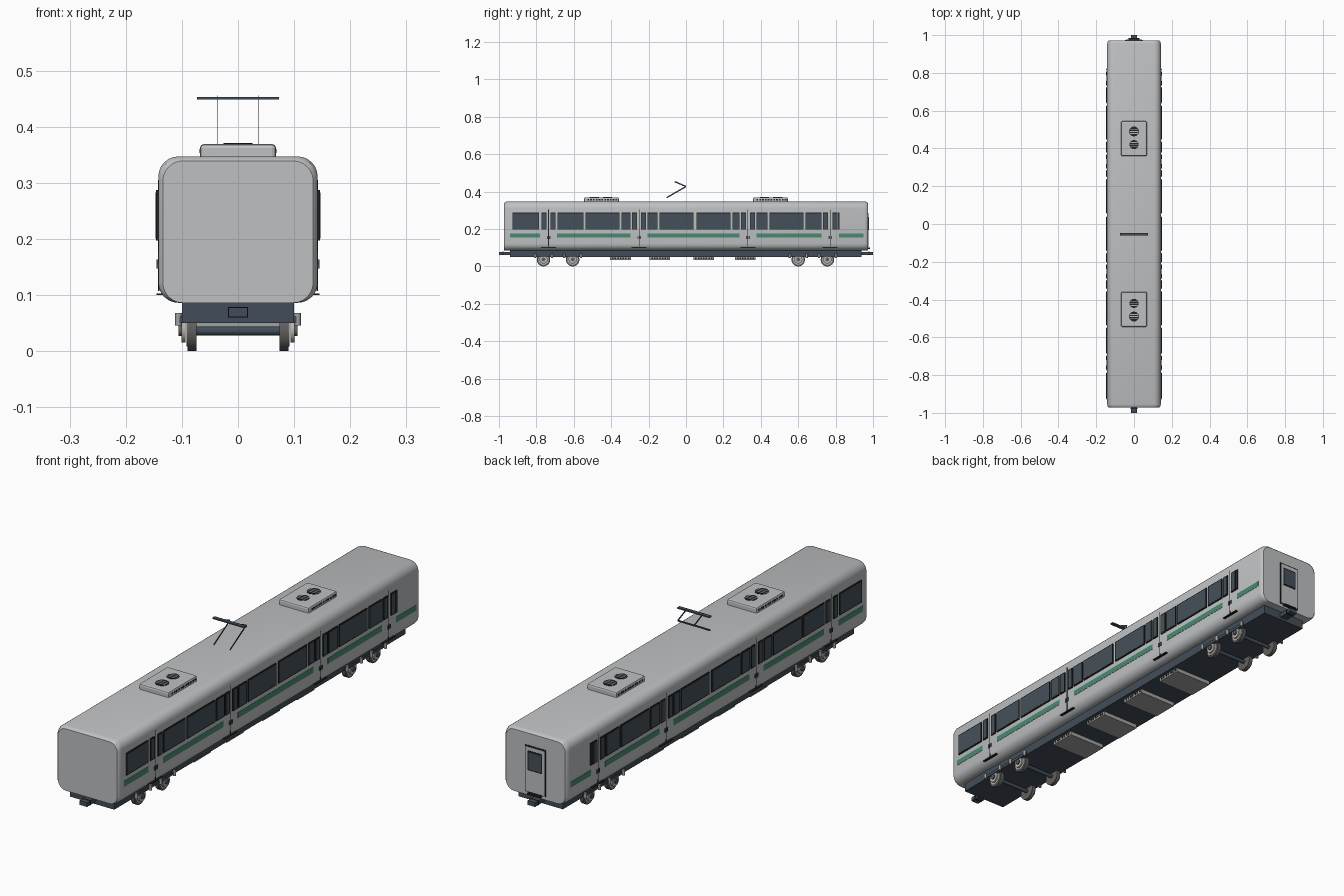
import bpy, bmesh, math
from mathutils import Matrix, Vector

if "Cube" in bpy.data.objects:
    bpy.data.objects.remove(bpy.data.objects["Cube"], do_unlink=True)


def material(name, r, g, b):
    m = bpy.data.materials.new(name)
    m.use_nodes = True
    m.diffuse_color = (r, g, b, 1)
    m.node_tree.nodes["Principled BSDF"].inputs["Base Color"].default_value = (r, g, b, 1)
    return m


SHELL = material("shell grey", .52, .53, .54)
GLASS = material("dark glass", .06, .08, .1)
BLACK = material("black trim", .015, .016, .018)
GREEN = material("green stripe", .07, .25, .17)
SLATE = material("slate underframe", .055, .075, .1)
TYRE = material("wheel steel", .12, .115, .11)
METAL = material("light metal", .46, .46, .45)
EQUIP = material("equipment grey", .36, .36, .36)


def finish(name, bm, mat, bevel=0, smooth=False):
    bmesh.ops.recalc_face_normals(bm, faces=bm.faces)
    mesh = bpy.data.meshes.new(name)
    bm.to_mesh(mesh)
    bm.free()
    mesh.materials.append(mat)
    ob = bpy.data.objects.new(name, mesh)
    bpy.context.collection.objects.link(ob)
    if bevel:
        mod = ob.modifiers.new("bevel", "BEVEL")
        mod.width, mod.segments = bevel, 2
    if smooth:
        bpy.ops.object.select_all(action="DESELECT")
        ob.select_set(True)
        bpy.context.view_layer.objects.active = ob
        bpy.ops.object.shade_smooth_by_angle(angle=math.radians(35))
    return ob


def boxes(name, spans, mat, bevel=0):
    """One object from boxes given as (x range, y range, z range)."""
    bm = bmesh.new()
    for span in spans:
        mid = Vector([(a + b) / 2 for a, b in span])
        size = [abs(b - a) for a, b in span]
        bmesh.ops.create_cube(bm, size=1, matrix=Matrix.Translation(mid) @ Matrix.Diagonal((*size, 1)))
    return finish(name, bm, mat, bevel)


def cylinders(name, items, mat, axis="X", sides=24):
    """One object from cylinders given as (centre, radius, length)."""
    turn = Matrix.Rotation(math.pi / 2, 4, "Y") if axis == "X" else Matrix()
    bm = bmesh.new()
    for centre, radius, length in items:
        bmesh.ops.create_cone(bm, cap_ends=True, segments=sides, radius1=radius, radius2=radius,
                              depth=length, matrix=Matrix.Translation(centre) @ turn)
    return finish(name, bm, mat, smooth=True)


def sides(a, b):
    """The same x range on both sides of the car."""
    return (a, b), (-a, -b)


# Body shell: rounded section lofted along the car, drawn in at the ends
W, BOTTOM, TOP, R = .142, .086, .347, .036


def section(y, inset):
    w, top, pts = W - inset, TOP - inset, []
    corners = ((w - R, top - R), (R - w, top - R), (R - w, BOTTOM + R), (w - R, BOTTOM + R))
    for q, (cx, cz) in enumerate(corners):
        for i in range(7):
            a = math.pi / 2 * (q + i / 6)
            pts.append((cx + R * math.cos(a), y, cz + R * math.sin(a)))
    return pts


bm = bmesh.new()
rings = []
for y, inset in ((-.972, .008), (-.967, .003), (-.955, 0), (.955, 0), (.967, .003), (.972, .008)):
    rings.append([bm.verts.new(p) for p in section(y, inset)])
for a, b in zip(rings, rings[1:]):
    for i in range(len(a)):
        j = (i + 1) % len(a)
        bm.faces.new((a[i], a[j], b[j], b[i]))
bm.faces.new(rings[0])
bm.faces.new(rings[-1])
finish("body_shell", bm, SHELL, smooth=True)

# Windows, doors and stripes along both sides
DOORS = (-.735, -.251, .331, .771)
WINDOWS = [(-.928, -.786), (-.687, -.548), (-.537, -.356), (-.345, -.297), (-.205, -.152),
           (-.142, .04), (.056, .238), (.248, .286), (.377, .436), (.446, .628), (.639, .725)]
for d in DOORS:
    WINDOWS += [(d - .038, d - .011), (d + .011, d + .038)]
WINDOWS.append((.812, .822))
frames, panes, seams, buttons, steps, stripes = [], [], [], [], [], []
edges = [-.94] + [d + k for d in DOORS for k in (-.046, .046)] + [.95]
for x in sides(W - .001, W + .0045):
    frames += [(x, w, (.197, .287)) for w in WINDOWS]
for x in sides(W, W + .0052):
    panes += [(x, (a + .003, b - .003), (.201, .283)) for a, b in WINDOWS]
for x in sides(W - .002, W + .001):
    seams += [(x, (d - .0015, d + .0015), (.107, .305)) for d in DOORS]
    stripes += [(x, e, (.154, .177)) for e in zip(edges[::2], edges[1::2])]
for x in sides(W - .002, W + .003):
    buttons += [(x, (d + k, d + k + .007), (.147, .163)) for d in DOORS for k in (-.009, .003)]
for x in sides(.12, .145):
    steps += [(x, (d - .04, d + .04), (.1, .103)) for d in DOORS]
boxes("window_frames", frames, BLACK)
boxes("window_panes", panes, GLASS)
boxes("door_seams", seams, BLACK)
boxes("door_buttons", buttons, SLATE)
boxes("door_steps", steps, BLACK)
boxes("side_stripes", stripes, GREEN)

# Gangway door on the rear end
boxes("rear_door_frame", [((-.047, .047), (.965, .974), (.1, .29))], BLACK)
boxes("rear_door_panel", [((-.042, .042), (.965, .9755), (.103, .285))], SHELL)
boxes("rear_door_window_frame", [((-.032, .032), (.965, .977), (.19, .27))], BLACK)
boxes("rear_door_window", [((-.028, .028), (.965, .978), (.195, .265))], GLASS)
boxes("rear_door_step", [((-.03, .03), (.96, .985), (.094, .1))], BLACK)

# Roof cooling units with two fans and side vents
for label, s in (("front", -1), ("rear", 1)):
    mid = s * .452
    boxes(label + "_cooling_unit", [((-.068, .068), (mid - .0925, mid + .0925), (.34, .369))], SHELL, .007)
    fans, slats, vents = [], [], []
    for off, r in ((.038, .026), (-.032, .024)):
        y = mid + s * off
        fans.append(((0, y, .369), r, .003))
        for dy in (-.011, 0, .011):
            w = math.sqrt(r * r - dy * dy) - .002
            slats.append(((-w, w), (y + dy - .0018, y + dy + .0018), (.369, .3712)))
    for x in sides(.06, .0688):
        vents += [(x, (mid - .075 + i * .015, mid - .066 + i * .015), (.353, .36)) for i in range(11)]
    cylinders(label + "_fans", fans, BLACK, "Z")
    boxes(label + "_fan_slats", slats, SHELL)
    boxes(label + "_vents", vents, BLACK)

# Pantograph: thin upright bent arms under a contact bar
boxes("contact_bar", [((-.073, .073), (-.062, -.047), (.448, .453))], SLATE)
path = [(-.104, .367), (0, .427), (-.058, .452)]
bm = bmesh.new()
for x in (-.037, .037):
    for (ya, za), (yb, zb) in zip(path, path[1:]):
        length, angle = math.hypot(yb - ya, zb - za), math.atan2(zb - za, yb - ya)
        place = Matrix.Translation((x, (ya + yb) / 2, (za + zb) / 2)) @ Matrix.Rotation(angle, 4, "X")
        bmesh.ops.create_cube(bm, size=1, matrix=place @ Matrix.Diagonal((.001, length, .007, 1)))
finish("pantograph_arms", bm, SLATE)

# Underframe, couplers and equipment boxes
boxes("underframe", [((-.1, .1), (-.942, .938), (.05, .092))], SLATE)
boxes("couplers", [((-.017, .017), (s * .93, s), (.061, .078)) for s in (-1, 1)], SLATE)
boxes("coupler_rims", [((-.018, .018), (s * .975, s * .98), (.06, .079)) for s in (-1, 1)], BLACK)
cases, grilles = [], []
for y in (-.35, -.14, .094, .317):
    cases.append(((-.085, .085), (y - .055, y + .055), (.034, .055)))
    for x in sides(.08, .086):
        grilles += [(x, (y - .045 + i * .014, y - .037 + i * .014), (.04, .047)) for i in range(7)]
boxes("equipment_boxes", cases, EQUIP)
boxes("equipment_grilles", grilles, BLACK)

# Bogies
for label, mid in (("front", -.684), ("rear", .678)):
    wheels, faces, discs, hubs, axles, springs, bars = [], [], [], [], [], [], []
    for y in (mid - .078, mid + .078):
        axles.append(((0, y, .036), .008, .17))
        for s in (-1, 1):
            wheels.append(((s * .082, y, .036), .036, .016))
            faces.append(((s * .0905, y, .036), .028, .003))
            discs.append(((s * .0975, y, .037), .022, .007))
            hubs.append(((s * .102, y, .037), .01, .008))
            springs += [((s * .106, y + k, .057), .006, .022) for k in (-.045, .045)]
    for x in sides(.094, .104):
        bars.append((x, (mid - .13, mid + .13), (.05, .062)))
    cylinders(label + "_axles", axles, SLATE)
    cylinders(label + "_wheels", wheels, TYRE, sides=32)
    cylinders(label + "_wheel_faces", faces, METAL)
    cylinders(label + "_axle_discs", discs, METAL)
    cylinders(label + "_hubs", hubs, TYRE, sides=12)
    cylinders(label + "_springs", springs, EQUIP, "Z", 12)
    boxes(label + "_bogie_frame", bars, SLATE)
